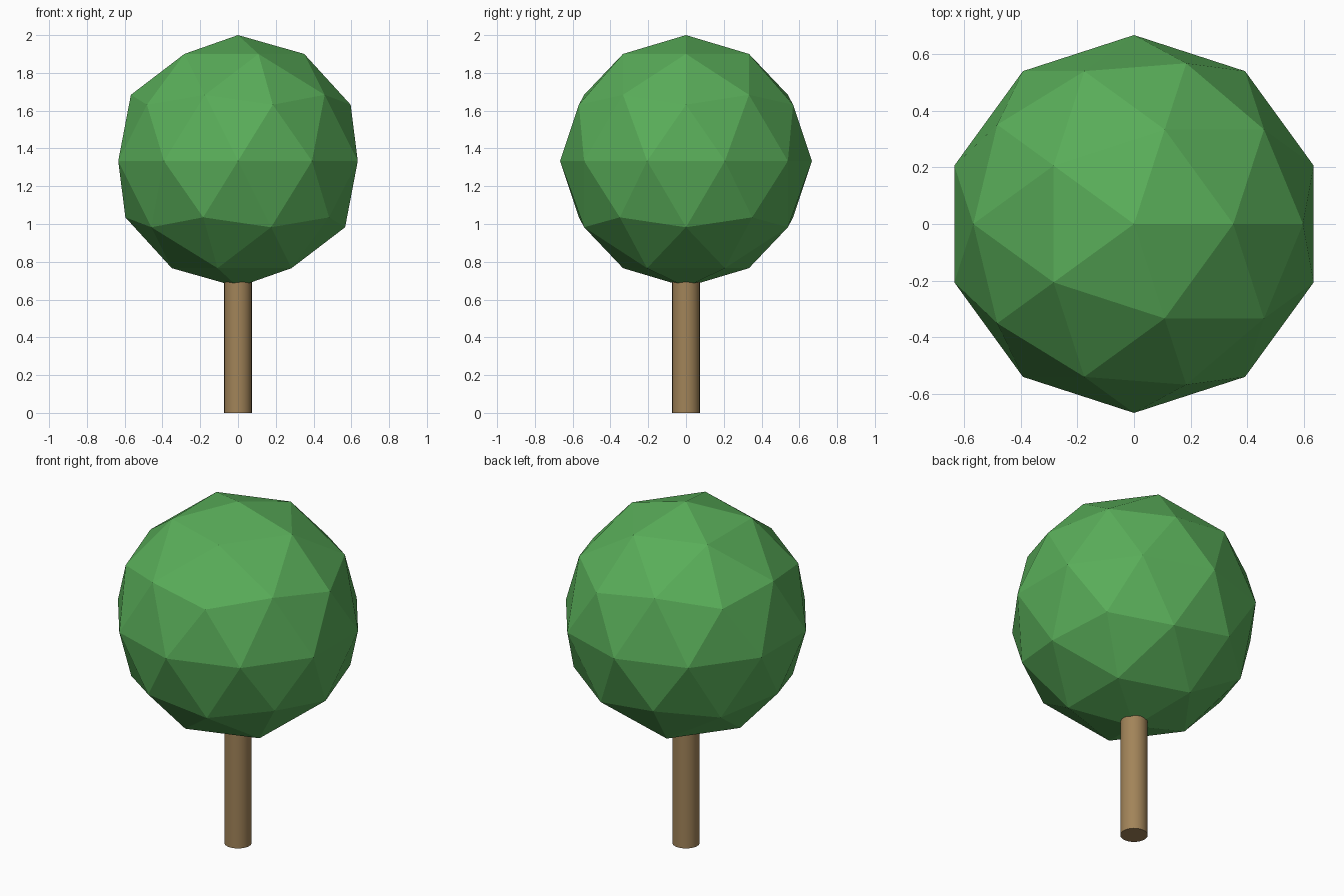
import bpy
import math

if "Cube" in bpy.data.objects:
    bpy.data.objects.remove(bpy.data.objects["Cube"])


def paint(obj, name, rgb):
    mat = bpy.data.materials.new(name)
    mat.diffuse_color = (*rgb, 1.0)
    mat.use_nodes = True
    mat.node_tree.nodes["Principled BSDF"].inputs["Base Color"].default_value = mat.diffuse_color
    obj.data.materials.append(mat)


# Trunk: round smooth post, its top buried in the foliage
TRUNK_TOP = 0.75
bpy.ops.mesh.primitive_cylinder_add(vertices=32, radius=0.073, depth=TRUNK_TOP,
                                    location=(0, 0, TRUNK_TOP / 2))
trunk = bpy.context.object
trunk.name = "trunk"
bpy.ops.object.shade_smooth_by_angle(angle=math.radians(30))
paint(trunk, "bark", (0.36, 0.23, 0.10))

# Foliage: flat-faced icosphere
bpy.ops.mesh.primitive_ico_sphere_add(subdivisions=2, radius=2 / 3,
                                      location=(0, 0, 4 / 3))
foliage = bpy.context.object
foliage.name = "foliage"
bpy.ops.object.shade_flat()
paint(foliage, "leaves", (0.10, 0.42, 0.10))
